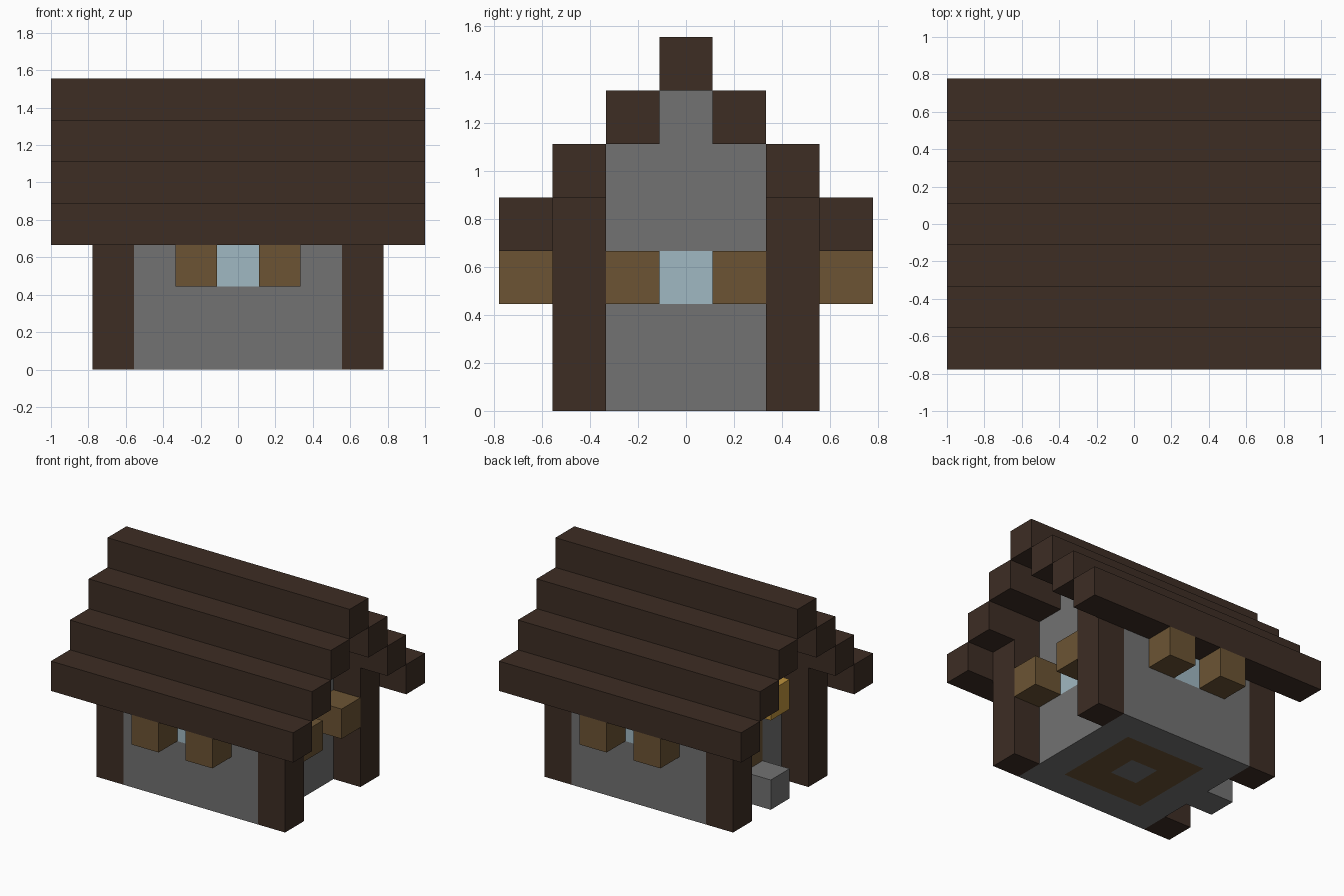
import bpy
import bmesh
from itertools import product
from mathutils import Matrix, Vector

if "Cube" in bpy.data.objects:
    bpy.data.objects.remove(bpy.data.objects["Cube"], do_unlink=True)

U = 2 / 9  # edge length of one block


def material(name, rgb):
    linear = [((c / 255 + 0.055) / 1.055) ** 2.4 for c in rgb] + [1.0]
    mat = bpy.data.materials.new(name)
    mat.use_nodes = True
    mat.diffuse_color = linear
    mat.node_tree.nodes["Principled BSDF"].inputs["Base Color"].default_value = linear
    return mat


DARK = material("dark timber", (61, 45, 36))
STONE = material("grey stone", (114, 114, 114))
WOOD = material("brown wood", (108, 84, 52))
GLASS = material("pale blue glass", (160, 184, 194))
GOLD = material("lantern gold", (188, 145, 60))


def finish(name, bm, mat):
    mesh = bpy.data.meshes.new(name)
    bm.to_mesh(mesh)
    bm.free()
    mesh.materials.append(mat)
    obj = bpy.data.objects.new(name, mesh)
    bpy.context.collection.objects.link(obj)


def box(name, cell, size, mat):
    """Box whose lowest middle block sits on the given grid cell."""
    bm = bmesh.new()
    bmesh.ops.create_cube(bm, size=1)
    centre = Vector((cell[0], cell[1], cell[2] + size[2] / 2)) * U
    bm.transform(Matrix.Translation(centre) @ Matrix.Diagonal((*(s * U for s in size), 1)))
    finish(name, bm, mat)


def blocks(name, cells, mat):
    """Joined grid blocks, with the faces between neighbours left out."""
    bm = bmesh.new()
    for cell in cells:
        for axis, sign in product(range(3), (-1, 1)):
            normal = Vector((0, 0, 0))
            normal[axis] = sign
            if tuple(int(c + n) for c, n in zip(cell, normal)) in cells:
                continue
            side = Vector((0, 0, 0))
            side[(axis + 1) % 3] = 1
            up = normal.cross(side)
            mid = Vector(cell) + Vector((0, 0, 0.5)) + normal / 2
            corners = [(-1, -1), (1, -1), (1, 1), (-1, 1)]
            bm.faces.new([bm.verts.new((mid + (side * a + up * b) / 2) * U)
                          for a, b in corners])
    bmesh.ops.remove_doubles(bm, verts=bm.verts, dist=U / 100)
    finish(name, bm, mat)


# Openings in the walls
windows = {"front": (0, -2, 2), "back": (0, 2, 2), "left": (2, 0, 2)}
door = {(-2, 0, 1), (-2, 0, 2)}

# Stone walls with stepped gables
walls = set()
for x, y in product(range(-2, 3), repeat=2):
    if max(abs(x), abs(y)) == 2:
        walls |= {(x, y, z) for z in range(6 - abs(y))}
walls -= door | set(windows.values())
blocks("stone_walls", walls, STONE)

# Plank floor around a stone hearth
floor = {(x, y, 0) for x, y in product((-1, 0, 1), repeat=2)} - {(0, 0, 0)}
blocks("plank_floor", floor, WOOD)
box("hearth_stone", (0, 0, 0), (1, 1, 1), STONE)

# Corner posts
for x, y in product((-3, 3), (-2, 2)):
    box("corner_post", (x, y, 0), (1, 1, 4), DARK)

# Stepped roof beams and ridge
for step in (1, 2, 3):
    for side in (-1, 1):
        box("roof_beam", (0, side * step, 6 - step), (9, 1, 1), DARK)
box("roof_ridge", (0, 0, 6), (9, 1, 1), DARK)

# Windows, each with a pair of shutters standing out from the wall
for place, (x, y, z) in windows.items():
    box(place + "_window", (x, y, z), (1, 1, 1), GLASS)
    for side in (-1, 1):
        spot = (side, y * 1.5, z) if x == 0 else (x * 1.5, side, z)
        box(place + "_shutter", spot, (1, 1, 1), WOOD)

# Entrance end: door, doorstep and lantern
blocks("door", door, WOOD)
box("doorstep", (-3, 0, 0), (1, 1, 1), STONE)
box("lantern", (-3, 0, 3), (1, 1, 1), GOLD)
